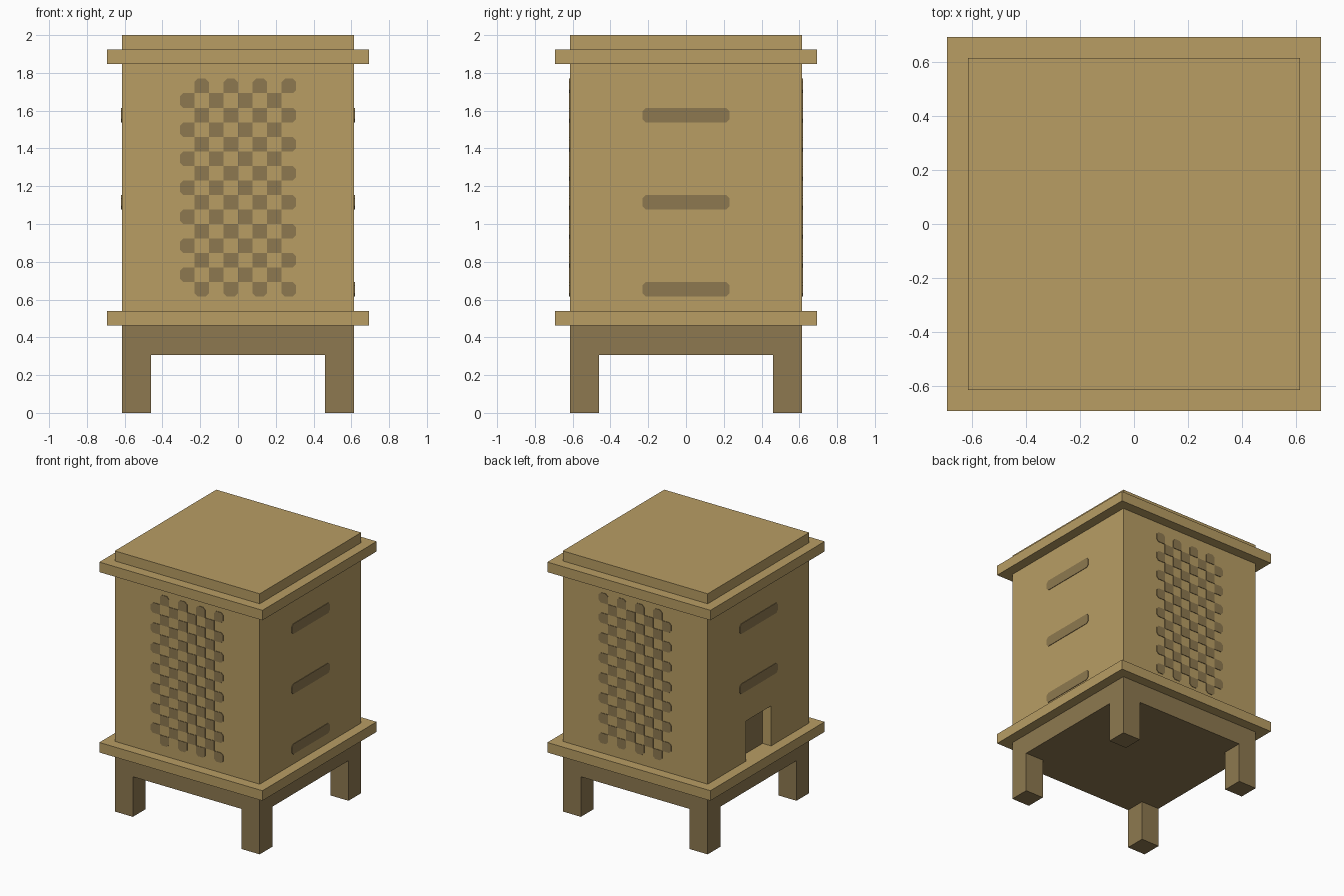
import bpy, bmesh
from mathutils import Vector

cube = bpy.data.objects.get("Cube")
if cube:
    bpy.data.objects.remove(cube, do_unlink=True)

U = 1 / 13           # everything sits on a grid of this cell size
T = 0.004            # thickness of painted plates
C = 0.23             # corner cut of painted marks, in cells


def material(name, rgb):
    m = bpy.data.materials.new(name)
    m.use_nodes = True
    m.diffuse_color = (*rgb, 1)
    bsdf = next(n for n in m.node_tree.nodes if n.type == 'BSDF_PRINCIPLED')
    bsdf.inputs["Base Color"].default_value = (*rgb, 1)
    return m


LIGHT = material("light wood", (0.479, 0.337, 0.127))
DARK = material("dark wood", (0.270, 0.191, 0.080))


def finish(name, bm, mat):
    bmesh.ops.recalc_face_normals(bm, faces=bm.faces[:])
    bmesh.ops.scale(bm, vec=(U, U, U), verts=bm.verts[:])
    me = bpy.data.meshes.new(name)
    bm.to_mesh(me)
    bm.free()
    me.materials.append(mat)
    ob = bpy.data.objects.new(name, me)
    bpy.context.collection.objects.link(ob)
    return ob


def box_bm(lo, hi):
    bm = bmesh.new()
    bmesh.ops.create_cube(bm, size=1)
    for v in bm.verts:
        v.co = [(a + b) / 2 + c * (b - a) for a, b, c in zip(lo, hi, v.co)]
    return bm


def box(name, half, z0, z1, mat=LIGHT):
    return finish(name, box_bm((-half, -half, z0), (half, half, z1)), mat)


def mark(bm, u0, u1, v0, v1, place, out, cut=lambda su, sv: True):
    """Thin plate in a wall plane; cut(su, sv) says which corners are clipped."""
    pts = []
    for u, v, su, sv in ((u0, v0, -1, -1), (u1, v0, 1, -1),
                         (u1, v1, 1, 1), (u0, v1, -1, 1)):
        if cut(su, sv):
            a, b = (u - su * C, v), (u, v - sv * C)
            pts += [b, a] if su == sv else [a, b]
        else:
            pts.append((u, v))
    face = bm.faces.new([bm.verts.new(place(u, v)) for u, v in pts])
    ext = bmesh.ops.extrude_face_region(bm, geom=[face], use_keep_orig=True)
    moved = [g for g in ext["geom"] if isinstance(g, bmesh.types.BMVert)]
    bmesh.ops.translate(bm, verts=moved, vec=Vector(out) * (T / U))


# Stand: a solid block with its four bottom corners drawn down into legs
bm = box_bm((-8, -8, 4), (8, 8, 6))
for axis in ((1, 0, 0), (0, 1, 0)):
    for s in (-6, 6):
        bmesh.ops.bisect_plane(bm, geom=bm.verts[:] + bm.edges[:] + bm.faces[:],
                               plane_co=Vector(axis) * s, plane_no=axis)
corners = []
for f in bm.faces:
    c = f.calc_center_median()
    if c.z < 4.01 and abs(c.x) > 6 and abs(c.y) > 6:
        corners.append(f)
legs = bmesh.ops.extrude_discrete_faces(bm, faces=corners)["faces"]
for f in legs:
    bmesh.ops.translate(bm, verts=f.verts[:], vec=(0, 0, -4))
bmesh.ops.remove_doubles(bm, verts=bm.verts[:], dist=0.001)
bmesh.ops.dissolve_limit(bm, angle_limit=0.01, verts=bm.verts[:], edges=bm.edges[:])
finish("stand", bm, DARK)

# Boards and lid
box("base_board", 9, 6, 7)
box("roof_board", 9, 24, 25)
box("lid", 8, 25, 26)

# Body with a shallow doorway cut into the -x wall
body = box("body", 8, 7, 24)
cutter = finish("doorway_cutter", box_bm((-9, -2, 6), (-7, 2, 11)), LIGHT)
cutter.hide_render = True
mod = body.modifiers.new("doorway", 'BOOLEAN')
mod.operation = 'DIFFERENCE'
mod.solver = 'EXACT'
mod.object = cutter
bpy.context.view_layer.objects.active = body
bpy.ops.object.modifier_apply(modifier=mod.name)
bpy.data.objects.remove(cutter, do_unlink=True)

# Dark panel at the back of the doorway
bm = bmesh.new()
mark(bm, -2, 2, 7, 11, lambda u, v: (-7, u, v), (-1, 0, 0), lambda su, sv: False)
finish("doorway_panel", bm, DARK)


# Checkered dots on front and back; corners stay square where dots meet
def is_dot(i, j):
    return 0 <= i < 8 and 0 <= j < 15 and (i + j) % 2 == 1


for name, s in (("front_dots", -1), ("back_dots", 1)):
    bm = bmesh.new()
    for i in range(8):
        for j in range(15):
            if is_dot(i, j):
                mark(bm, i - 4, i - 3, j + 8, j + 9,
                     lambda u, v: (u, 8 * s, v), (0, s, 0),
                     lambda su, sv: not is_dot(i + su, j + sv))
    finish(name, bm, DARK)

# Long slots on the side walls; the doorway replaces the lowest one on -x
for name, s, rows in (("left_slots", 1, (8, 14, 20)), ("right_slots", -1, (14, 20))):
    bm = bmesh.new()
    for z in rows:
        mark(bm, -3, 3, z, z + 1, lambda u, v: (8 * s, u, v), (s, 0, 0))
    finish(name, bm, DARK)
